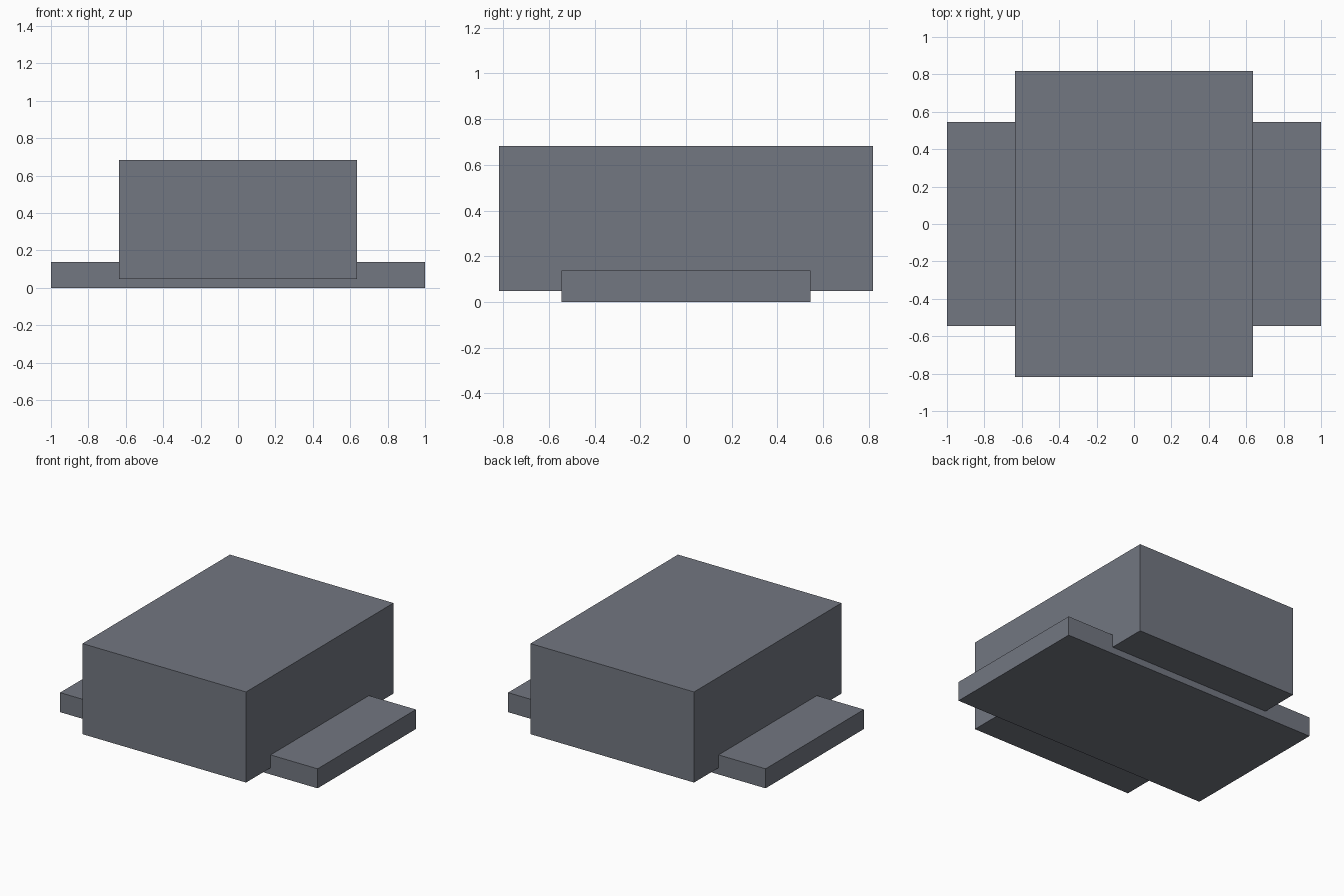
import bpy

cube = bpy.data.objects.get("Cube")
if cube:
    bpy.data.objects.remove(cube, do_unlink=True)

# Single slate grey colour
grey = bpy.data.materials.new("slate_grey")
grey.use_nodes = True
colour = (0.17, 0.184, 0.22, 1)
grey.diffuse_color = colour
grey.node_tree.nodes["Principled BSDF"].inputs["Base Color"].default_value = colour


def box(name, width, depth, bottom, top):
    """Flat-faced box centred on x and y, spanning bottom to top."""
    bpy.ops.mesh.primitive_cube_add(size=1, location=(0, 0, (bottom + top) / 2))
    obj = bpy.context.object
    obj.name = name
    obj.scale = (width, depth, top - bottom)
    bpy.ops.object.transform_apply(location=False, rotation=False, scale=True)
    obj.data.materials.append(grey)
    return obj


# Low plate running out past both sides of the body
box("base_plate", 2.0, 1.09, 0.0, 0.137)

# Main block, raised slightly off the ground
box("body", 1.27, 1.635, 0.047, 0.683)
